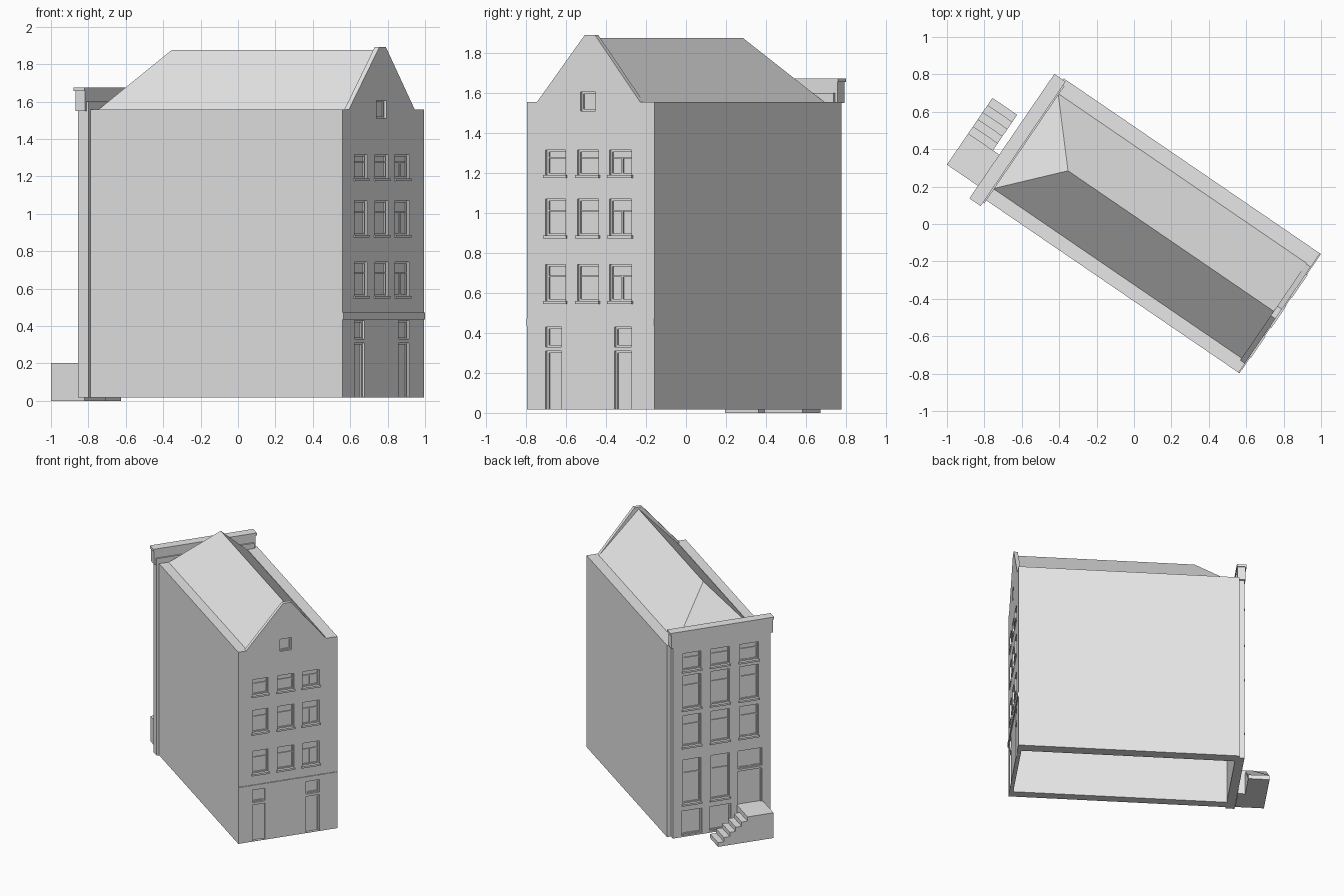
import bpy, bmesh, math
from mathutils import Matrix

cube = bpy.data.objects.get("Cube")
if cube:
    bpy.data.objects.remove(cube, do_unlink=True)

grey = bpy.data.materials.new("plain_grey")
grey.use_nodes = True
grey.diffuse_color = (0.8, 0.8, 0.8, 1)
grey.node_tree.nodes["Principled BSDF"].inputs["Base Color"].default_value = (0.8, 0.8, 0.8, 1)

# The house stands at an angle: local x runs from street to rear, local y across
TURN = math.radians(-34.33)
BASE, EAVE = 0.017, 1.557
RIGHT, LEFT = -0.341, 0.431
REAR, STREET = 0.91, -0.79


def finish(name, bm):
    bmesh.ops.recalc_face_normals(bm, faces=bm.faces[:])
    mesh = bpy.data.meshes.new(name)
    bm.to_mesh(mesh)
    bm.free()
    mesh.materials.append(grey)
    obj = bpy.data.objects.new(name, mesh)
    obj.rotation_euler.z = TURN
    bpy.context.scene.collection.objects.link(obj)
    return obj


def boxes(name, items):
    """One object made of boxes, each given as x, y and z ranges."""
    bm = bmesh.new()
    for x0, x1, y0, y1, z0, z1 in items:
        place = Matrix.Translation(((x0 + x1) / 2, (y0 + y1) / 2, (z0 + z1) / 2))
        size = Matrix.Diagonal((abs(x1 - x0), abs(y1 - y0), abs(z1 - z0), 1))
        bmesh.ops.create_cube(bm, size=1, matrix=place @ size)
    return finish(name, bm)


def panel(name, outline, x0, x1):
    """Extrude a (y, z) outline from x0 to x1."""
    bm = bmesh.new()
    face = bm.faces.new([bm.verts.new((x0, y, z)) for y, z in outline])
    out = bmesh.ops.extrude_face_region(bm, geom=[face])
    moved = [v for v in out["geom"] if isinstance(v, bmesh.types.BMVert)]
    bmesh.ops.translate(bm, verts=moved, vec=(x1 - x0, 0, 0))
    return finish(name, bm)


def cut(wall, cutter):
    mod = wall.modifiers.new("openings", "BOOLEAN")
    mod.operation, mod.solver, mod.object = "DIFFERENCE", "EXACT", cutter
    cutter.hide_render = True
    bpy.context.view_layer.update()
    bpy.context.view_layer.objects.active = wall
    bpy.ops.object.modifier_apply(modifier=mod.name)
    bpy.data.objects.remove(cutter, do_unlink=True)


def fit_openings(wall, label, face, out, openings):
    """Cut recesses in a wall, then add frames, glazing bars and sills."""
    depth, rim = 0.022, 0.01
    back, front = face - out * depth, face - out * 0.013
    holes, frames, sills = [], [], []
    for y0, y1, z0, z1, kind in openings:
        holes.append((back, face + out * 0.05, y0, y1, z0, z1))
        a, b = back - out * 0.005, front
        frames += [(a, b, y0, y0 + rim, z0, z1), (a, b, y1 - rim, y1, z0, z1),
                   (a, b, y0 + rim, y1 - rim, z1 - rim, z1)]
        if kind != "door":
            frames.append((a, b, y0 + rim, y1 - rim, z0, z0 + rim))
        mid, bar = (y0 + y1) / 2, z0 + (z1 - z0) * 0.68
        if kind in ("sash", "casement"):
            frames.append((a, b - out * 0.002, y0 + rim, y1 - rim, bar - 0.004, bar + 0.004))
            sills.append((face - out * 0.02, face + out * 0.01,
                          y0 - 0.008, y1 + 0.008, z0 - 0.014, z0))
        if kind in ("casement", "pair"):
            top = bar - 0.004 if kind == "casement" else z1 - rim
            frames.append((a, b - out * 0.002, mid - 0.005, mid + 0.005, z0 + rim, top))
    cut(wall, boxes(label + "_cutter", holes))
    boxes(label + "_window_frames", frames)
    boxes(label + "_window_sills", sills)


# Long side walls and rear gable wall
boxes("right_side_wall", [(-0.724, 0.88, RIGHT, -0.268, BASE, EAVE)])
boxes("left_side_wall", [(-0.75, 0.88, 0.347, LEFT, BASE, EAVE)])
gable = panel("rear_gable_wall", [
    (RIGHT, BASE), (LEFT, BASE), (LEFT, EAVE), (0.343, EAVE), (0.069, 1.892),
    (0.008, 1.892), (-0.281, EAVE), (RIGHT, EAVE)], 0.88, REAR)

# Roof: straight against the gable, hipped towards the street
bm = bmesh.new()
eaves = [bm.verts.new((x, y, EAVE - 0.007)) for x, y in
         ((-0.73, -0.27), (0.885, -0.27), (0.885, 0.349), (-0.73, 0.349))]
hip, peak = [bm.verts.new((x, 0.036, 1.877)) for x in (-0.452, 0.885)]
a, b, c, d = eaves
for loop in ((a, b, peak, hip), (c, d, hip, peak), (d, a, hip), (b, c, peak), (d, c, b, a)):
    bm.faces.new(loop)
finish("roof", bm)

# Rear openings and the band above the ground floor
rear = []
for z0, z1 in ((0.56, 0.742), (0.887, 1.07), (1.19, 1.317)):
    for y0, y1, kind in ((-0.229, -0.108, "sash"), (-0.036, 0.091, "sash"),
                         (0.158, 0.291, "casement")):
        rear.append((y0, y1, z0, z1, kind))
for y0, y1 in ((-0.229, -0.132), (0.188, 0.291)):
    rear += [(y0, y1, 0.33, 0.43, "light"), (y0, y1, BASE + 0.003, 0.31, "door")]
rear.append((-0.018, 0.073, 1.51, 1.607, "light"))
fit_openings(gable, "rear", REAR, 1, rear)
boxes("rear_band", [(REAR - 0.01, REAR + 0.006, RIGHT, LEFT, 0.436, 0.472)])

# Street front, a slab set before the side walls
front = boxes("street_wall", [(STREET, -0.723, -0.36, 0.40, BASE, 1.6)])
street = []
columns = ((0.183, 0.322, "sash"), (-0.042, 0.105, "sash"), (-0.265, -0.12, "casement"))
for z0, z1 in ((0.74, 0.99), (1.04, 1.31), (1.35, 1.49)):
    street += [(y0, y1, z0, z1, kind) for y0, y1, kind in columns]
for y0, y1, kind in columns[:2]:
    street += [(y0, y1, 0.28, 0.635, kind), (y0 - 0.01, y1 + 0.01, 0.03, 0.225, "light")]
street += [(-0.295, -0.105, 0.49, 0.635, "pair"), (-0.295, -0.105, 0.2, 0.472, "door")]
fit_openings(front, "street", STREET, -1, street)

# Cornice
boxes("cornice_frieze", [(-0.797, -0.735, -0.375, 0.415, 1.55, 1.656)])
boxes("cornice_cap", [(-0.804, -0.731, -0.383, 0.422, 1.656, 1.675)])

# Entrance landing and flight of steps
boxes("entrance_landing", [(-1.005, -0.789, -0.302, -0.1, 0, 0.203)])
count, start, end = 5, -0.1, 0.13
going, rise = (end - start) / count, 0.203 / (count + 1)
flight = [(start, 0)]
for i in range(count):
    z = 0.203 - rise * (i + 1)
    flight += [(start + going * i, z), (start + going * (i + 1), z)]
flight.append((end, 0))
panel("entrance_steps", flight, -1.005, -0.845)
